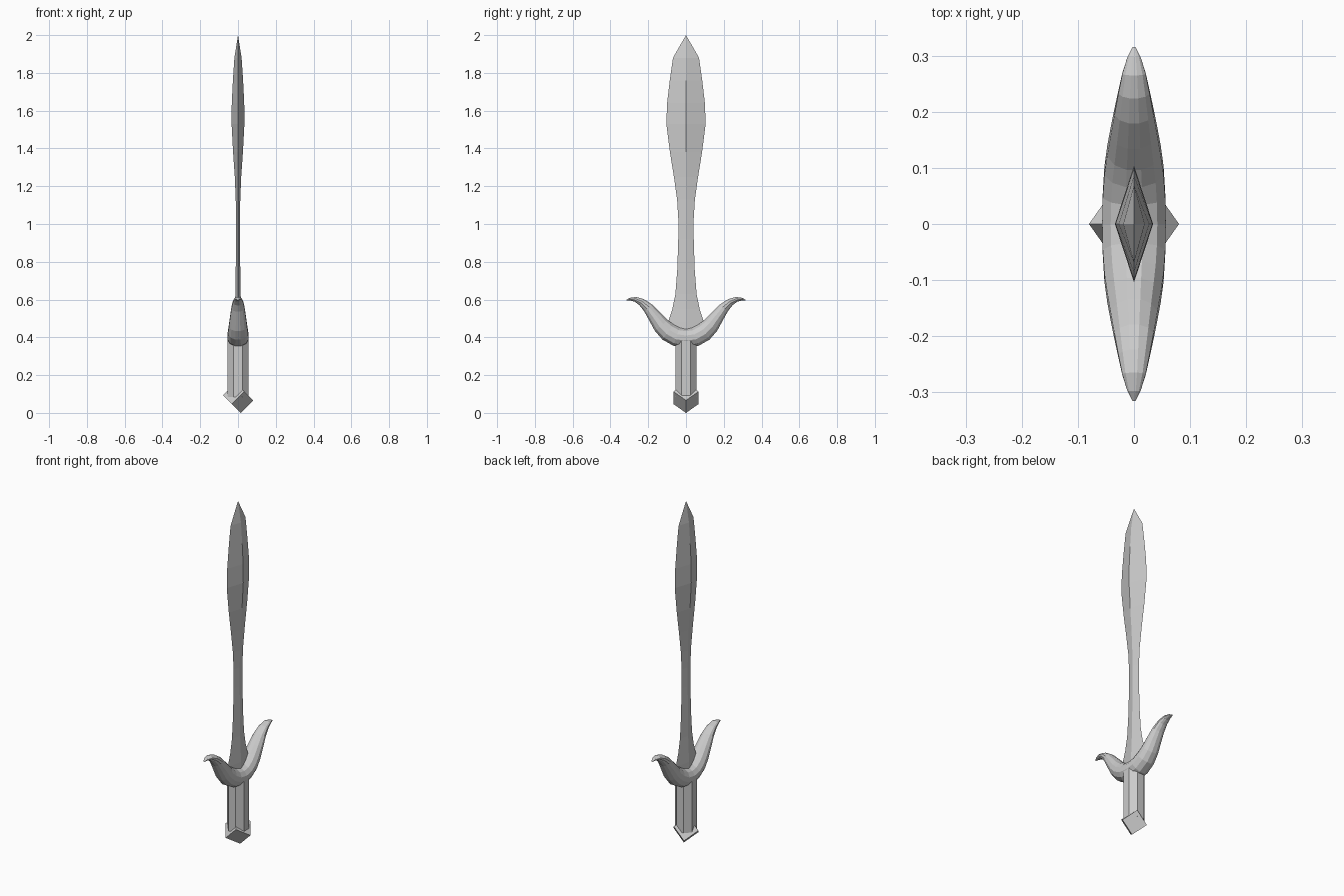
import bpy, bmesh, math
from mathutils import Vector

if "Cube" in bpy.data.objects:
    bpy.data.objects.remove(bpy.data.objects["Cube"])

steel = bpy.data.materials.new("grey_steel")
steel.diffuse_color = (0.6, 0.6, 0.6, 1)
steel.use_nodes = True
steel.node_tree.nodes["Principled BSDF"].inputs["Base Color"].default_value = steel.diffuse_color


def finish(name, bm, smooth=None):
    """Turn a bmesh into a named object with the steel material."""
    bmesh.ops.recalc_face_normals(bm, faces=bm.faces)
    mesh = bpy.data.meshes.new(name)
    bm.to_mesh(mesh)
    bm.free()
    mesh.materials.append(steel)
    obj = bpy.data.objects.new(name, mesh)
    bpy.context.collection.objects.link(obj)
    if smooth:
        bpy.context.view_layer.objects.active = obj
        obj.select_set(True)
        bpy.ops.object.shade_smooth_by_angle(angle=math.radians(smooth))
        obj.select_set(False)
    return obj


def loft(rings):
    """Skin a list of closed rings and cap both ends."""
    bm = bmesh.new()
    loops = [[bm.verts.new(p) for p in ring] for ring in rings]
    n = len(loops[0])
    for a, b in zip(loops, loops[1:]):
        for i in range(n):
            j = (i + 1) % n
            bm.faces.new((a[i], a[j], b[j], b[i]))
    bm.faces.new(loops[0])
    bm.faces.new(loops[-1])
    bmesh.ops.remove_doubles(bm, verts=bm.verts, dist=0.0003)
    return bm


# Blade: diamond cross-sections (height, half width, half thickness)
blade = [(0.40, 0.115, 0.022), (0.48, 0.095, 0.020), (0.55, 0.072, 0.017),
         (0.63, 0.056, 0.014), (0.76, 0.046, 0.012), (0.92, 0.041, 0.011),
         (1.03, 0.041, 0.011), (1.13, 0.047, 0.012), (1.25, 0.064, 0.017),
         (1.38, 0.085, 0.026), (1.53, 0.104, 0.034), (1.64, 0.100, 0.033),
         (1.76, 0.086, 0.027), (1.88, 0.069, 0.019), (2.0, 0, 0)]
finish("blade", loft([[(t, 0, z), (0, w, z), (-t, 0, z), (0, -w, z)]
                      for z, w, t in blade]))

# Guard: curved horns (y, z, half width across x, half depth), mirrored in y
horn = [(0.0, 0.396, 0.057, 0.050), (0.05, 0.403, 0.056, 0.051),
        (0.095, 0.428, 0.053, 0.050), (0.13, 0.462, 0.048, 0.045),
        (0.163, 0.507, 0.042, 0.037), (0.20, 0.555, 0.035, 0.028),
        (0.235, 0.586, 0.028, 0.020), (0.268, 0.601, 0.021, 0.013),
        (0.297, 0.602, 0.012, 0.007), (0.315, 0.597, 0.003, 0.002)]
path = [(-y, z, a, b) for y, z, a, b in reversed(horn[1:])] + horn
rings = []
for i, (y, z, a, b) in enumerate(path):
    p, q = path[max(i - 1, 0)], path[min(i + 1, len(path) - 1)]
    t = Vector((0, q[0] - p[0], q[1] - p[1])).normalized()
    up = Vector((0, -t.z, t.y))
    ring = []
    for k in range(12):
        ang = math.tau * (k + 0.5) / 12
        ring.append(Vector((a * math.cos(ang) * 1.03, y, z)) + up * b * math.sin(ang) * 1.03)
    rings.append(ring)
finish("guard", loft(rings))

# Grip: octagonal column with flats facing front and sides
r = 0.055 / math.cos(math.pi / 8)
finish("grip", loft([[(r * math.cos(math.tau * (k + 0.5) / 8),
                       r * math.sin(math.tau * (k + 0.5) / 8), z) for k in range(8)]
                     for z in (0.085, 0.39)]))

# Pommel: cube turned onto its edge, then tilted sideways
bm = bmesh.new()
bmesh.ops.create_cube(bm, size=0.094)
pommel = finish("pommel", bm)
pommel.rotation_euler = (0, math.radians(45), math.radians(45))
pommel.rotation_mode = 'XYZ'
# Turn about z first, then tilt about y
pommel.rotation_mode = 'ZYX'
pommel.location = (0, 0, 0.080)
